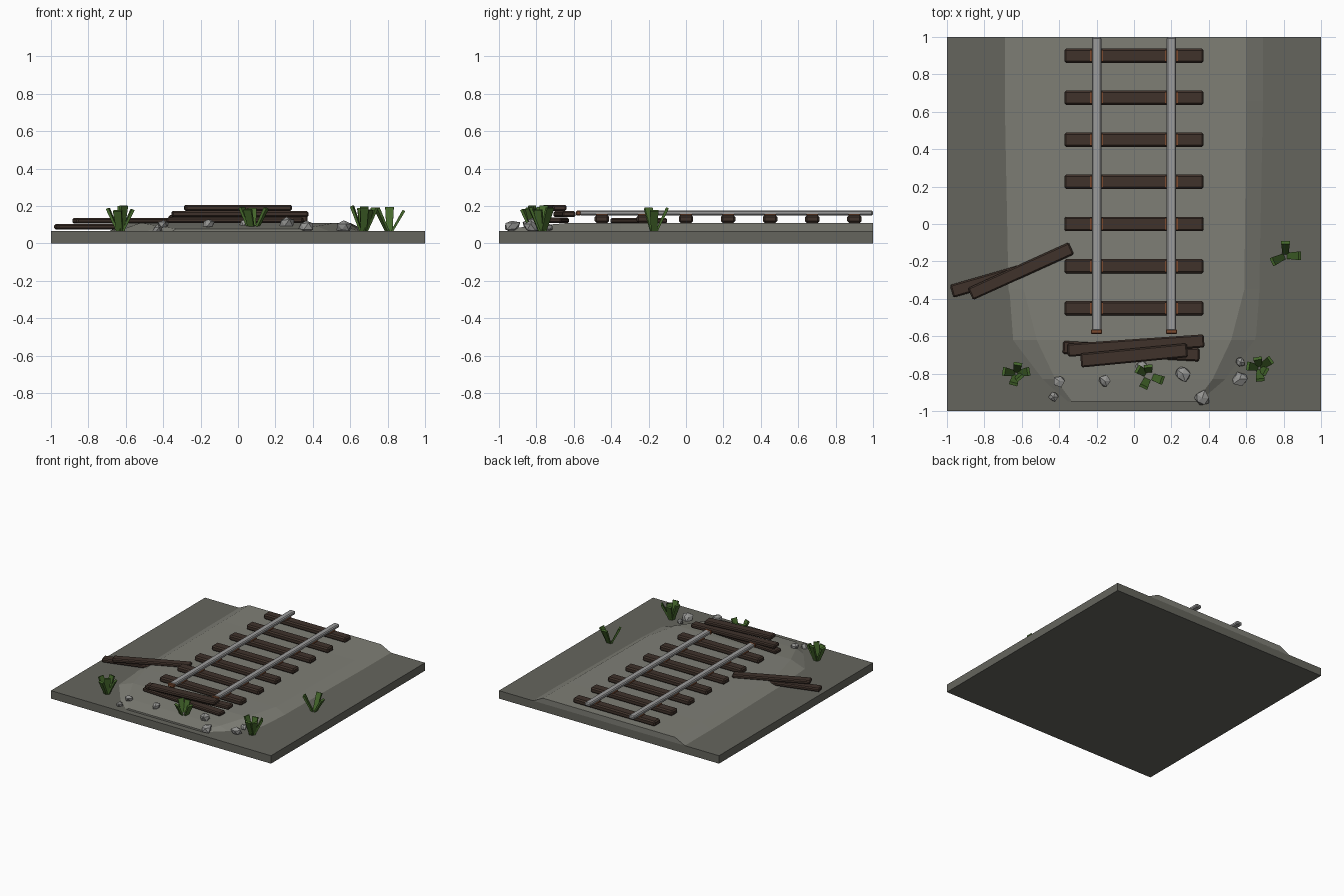
import bpy, bmesh, math, random
from mathutils import Vector, Matrix

if "Cube" in bpy.data.objects:
    bpy.data.objects.remove(bpy.data.objects["Cube"])

random.seed(4)


def material(name, rgb):
    m = bpy.data.materials.new(name)
    m.diffuse_color = (*rgb, 1)
    m.use_nodes = True
    m.node_tree.nodes["Principled BSDF"].inputs["Base Color"].default_value = m.diffuse_color
    return m


EARTH = material("earth", (0.13, 0.13, 0.11))
GRAVEL = material("gravel", (0.21, 0.21, 0.18))
WOOD = material("dark_wood", (0.05, 0.032, 0.024))
STEEL = material("steel", (0.33, 0.33, 0.33))
RUST = material("rust", (0.2, 0.07, 0.03))
STONE = material("stone", (0.3, 0.3, 0.29))
GRASS = material("grass", (0.06, 0.14, 0.025))


def finish(name, bm, mat):
    bmesh.ops.recalc_face_normals(bm, faces=bm.faces)
    me = bpy.data.meshes.new(name)
    bm.to_mesh(me)
    bm.free()
    me.materials.append(mat)
    ob = bpy.data.objects.new(name, me)
    bpy.context.collection.objects.link(ob)
    return ob


def box(name, center, size, mat, bevel=0.0, rot=0.0):
    bm = bmesh.new()
    bmesh.ops.create_cube(bm, size=1)
    bmesh.ops.scale(bm, vec=size, verts=bm.verts)
    if bevel:
        bmesh.ops.bevel(bm, geom=bm.edges[:], offset=bevel, segments=1, affect='EDGES')
    ob = finish(name, bm, mat)
    ob.location = center
    ob.rotation_euler.z = rot
    return ob


def plank(name, a, b, z0, z1, width=0.07):
    # board running between two points on the ground plan
    a, b = Vector(a), Vector(b)
    d, c = b - a, (a + b) / 2
    return box(name, (c.x, c.y, (z0 + z1) / 2), (d.length, width, z1 - z0),
               WOOD, 0.008, math.atan2(d.y, d.x))


# Ground slab
box("ground_slab", (0, 0, 0.0325), (2, 2, 0.065), EARTH)

# Gravel bed: cross-sections (y, half width at foot, half width at top, top height)
rows = [(1, 0.70, 0.60, 0.11), (0.66, 0.70, 0.60, 0.108), (-0.35, 0.68, 0.59, 0.11),
        (-0.62, 0.66, 0.52, 0.11), (-0.83, 0.50, 0.42, 0.092), (-0.95, 0.36, 0.33, 0.078)]
bm = bmesh.new()
loops = [[bm.verts.new(p) for p in ((-f, y, 0.06), (-t, y, z), (t, y, z), (f, y, 0.06))]
         for y, f, t, z in rows]
for r, s in zip(loops, loops[1:]):
    for i in range(4):
        j = (i + 1) % 4
        bm.faces.new((r[i], r[j], s[j], s[i]))
bm.faces.new(loops[0])
bm.faces.new(loops[-1])
finish("gravel_bed", bm, GRAVEL)

# Sleepers with rusty tie plates
for i in range(7):
    y = 0.9 - 0.225 * i
    box(f"sleeper_{i}", (0, y, 0.13), (0.745, 0.077, 0.042), WOOD, 0.01)
    for x in (-0.2, 0.2):
        box(f"tie_plate_{i}", (x, y, 0.152), (0.068, 0.062, 0.008), RUST)

# Rails with rusty end caps
for x in (-0.2, 0.2):
    box("rail", (x, 0.215, 0.163), (0.05, 1.57, 0.028), STEEL, 0.007)
    box("rail_end", (x, -0.575, 0.162), (0.06, 0.024, 0.026), RUST, 0.004)

# Stacked and fallen planks
plank("stack_plank_low", (-0.38, -0.66), (0.35, -0.70), 0.108, 0.138)
plank("stack_plank_mid", (-0.355, -0.675), (0.375, -0.625), 0.14, 0.172)
plank("stack_plank_top", (-0.285, -0.73), (0.285, -0.675), 0.174, 0.206, 0.075)
plank("fallen_plank_low", (-0.975, -0.36), (-0.42, -0.20), 0.074, 0.104)
plank("fallen_plank_top", (-0.875, -0.375), (-0.335, -0.13), 0.106, 0.136)

# Scattered stones (x, y, radius, base height)
for i, (x, y, r, z) in enumerate([
        (-0.40, -0.84, 0.034, 0.085), (-0.43, -0.925, 0.027, 0.065), (-0.155, -0.84, 0.034, 0.09),
        (0.04, -0.76, 0.034, 0.095), (0.26, -0.80, 0.045, 0.09), (0.57, -0.74, 0.028, 0.075),
        (0.565, -0.83, 0.04, 0.07), (0.365, -0.93, 0.044, 0.075)]):
    bm = bmesh.new()
    bmesh.ops.create_icosphere(bm, subdivisions=1, radius=r)
    for v in bm.verts:
        v.co *= random.uniform(0.75, 1.2)
        v.co.z *= 0.85
    finish(f"stone_{i}", bm, STONE).location = (x, y, z + 0.4 * r)


# Grass tufts: short flat-topped blades leaning outwards
def tuft(name, x, y, blades):
    bm = bmesh.new()
    for angle, lean, length in blades:
        vs = bmesh.ops.create_cube(bm, size=1)["verts"]
        for v in vs:
            v.co.z += 0.5
            k = 0.7 + 0.3 * v.co.z
            v.co = Vector((v.co.x * 0.016 * k, v.co.y * 0.046 * k, v.co.z * length))
        m = (Matrix.Rotation(math.radians(angle), 4, 'Z') @ Matrix.Translation((0.012, 0, 0))
             @ Matrix.Rotation(math.radians(lean), 4, 'Y'))
        bmesh.ops.transform(bm, matrix=m, verts=vs)
    finish(name, bm, GRASS).location = (x, y, 0.063)


tuft("grass_front_left", -0.63, -0.80,
     [(10, 25, 0.13), (80, 17, 0.14), (170, 24, 0.135), (255, 22, 0.12), (310, 8, 0.14)])
tuft("grass_front_middle", 0.08, -0.81,
     [(340, 27, 0.14), (95, 17, 0.13), (150, 24, 0.14), (245, 25, 0.13)])
tuft("grass_front_right", 0.67, -0.77,
     [(35, 26, 0.14), (100, 18, 0.13), (170, 20, 0.145), (275, 22, 0.14), (330, 14, 0.12)])
tuft("grass_side", 0.81, -0.17,
     [(0, 30, 0.13), (90, 25, 0.14), (205, 27, 0.14)])
